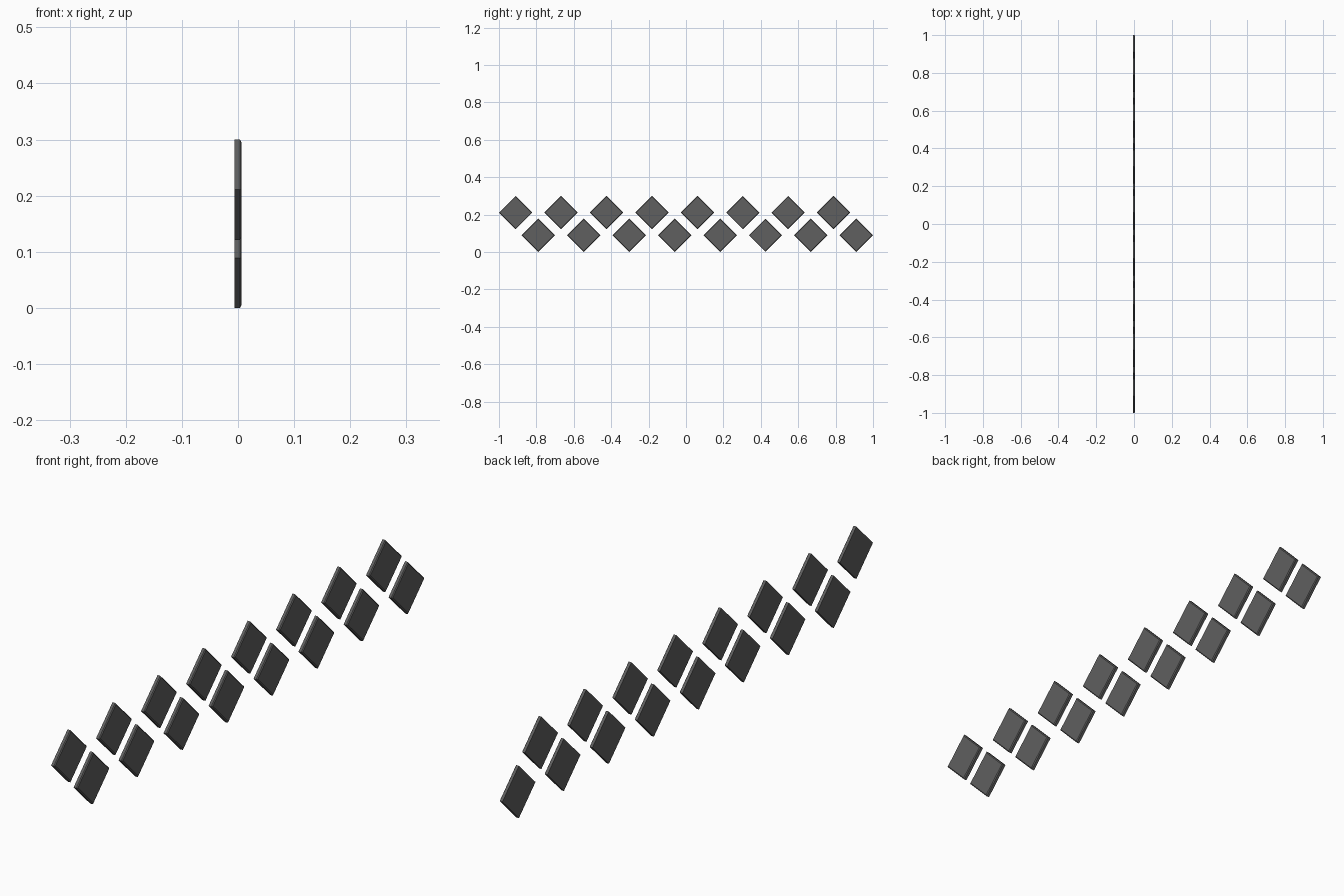
import bpy, bmesh

if "Cube" in bpy.data.objects:
    bpy.data.objects.remove(bpy.data.objects["Cube"])

STEP = 0.1214     # spacing along y and between rows
HALF = 0.0893     # half diagonal of a tile
COUNT = 16

grey = bpy.data.materials.new("dark grey")
grey.diffuse_color = (0.115, 0.115, 0.115, 1)
grey.use_nodes = True
grey.node_tree.nodes["Principled BSDF"].inputs["Base Color"].default_value = grey.diffuse_color


def ring(bm, x, r):
    return [bm.verts.new(p) for p in ((x, r, 0), (x, 0, r), (x, -r, 0), (x, 0, -r))]


# One diamond tile: flat back, small chamfer around the +x face
mesh = bpy.data.meshes.new("diamond_tile")
bm = bmesh.new()
rings = [ring(bm, -0.0063, HALF), ring(bm, 0.0035, HALF), ring(bm, 0.0063, HALF - 0.005)]
for a, b in zip(rings, rings[1:]):
    for i in range(4):
        j = (i + 1) % 4
        bm.faces.new((a[i], a[j], b[j], b[i]))
bm.faces.new(rings[0][::-1])
bm.faces.new(rings[-1])
bmesh.ops.recalc_face_normals(bm, faces=bm.faces)
bm.to_mesh(mesh)
bm.free()
mesh.materials.append(grey)

# Two staggered rows, starting with an upper tile at -y
for i in range(COUNT):
    upper = i % 2 == 0
    tile = bpy.data.objects.new("upper_tile" if upper else "lower_tile", mesh)
    tile.location = (0, (i - (COUNT - 1) / 2) * STEP, HALF + (STEP if upper else 0))
    bpy.context.collection.objects.link(tile)
